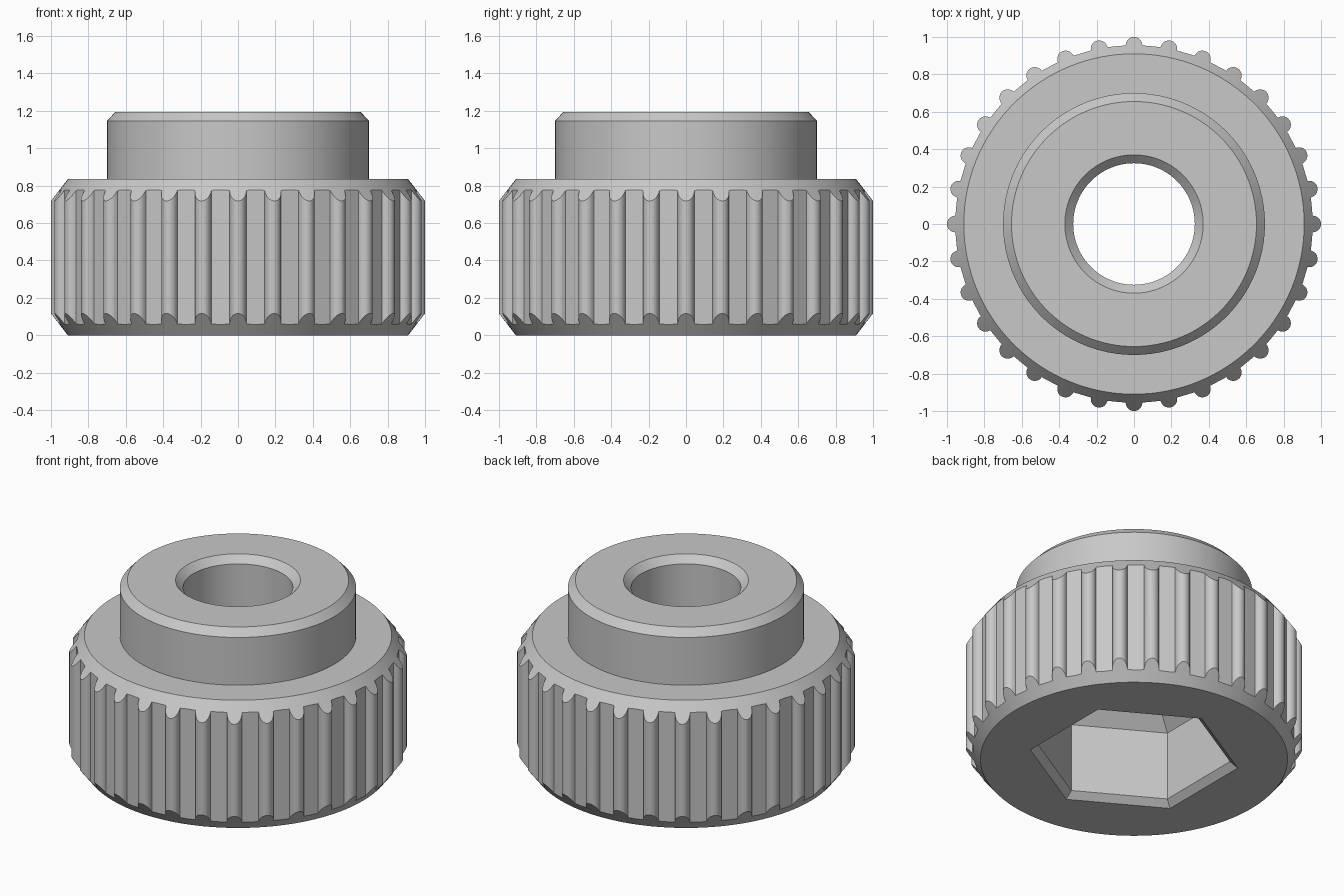
import bpy, bmesh, math
from math import sin, cos, pi, radians

cube = bpy.data.objects.get("Cube")
if cube:
    bpy.data.objects.remove(cube, do_unlink=True)

RIBS = 32
RIB_R = 0.045
RIB_CENTRE = 1 - RIB_R


def loft(name, rings):
    """Closed solid skinned through rings of equal point count."""
    bm = bmesh.new()
    loops = [[bm.verts.new(p) for p in ring] for ring in rings]
    n = len(loops[0])
    for a, b in zip(loops, loops[1:]):
        for i in range(n):
            j = (i + 1) % n
            bm.faces.new((a[i], a[j], b[j], b[i]))
    bm.faces.new(loops[0][::-1])
    bm.faces.new(loops[-1])
    bmesh.ops.recalc_face_normals(bm, faces=bm.faces)
    mesh = bpy.data.meshes.new(name)
    bm.to_mesh(mesh)
    bm.free()
    obj = bpy.data.objects.new(name, mesh)
    bpy.context.collection.objects.link(obj)
    return obj


def circle(r, z, sides, turn=0.0):
    return [(r * cos(2 * pi * i / sides + turn), r * sin(2 * pi * i / sides + turn), z)
            for i in range(sides)]


def turned(name, profile, sides=128, turn=0.0):
    return loft(name, [circle(r, z, sides, turn) for r, z in profile])


def ribbed_outline(z, steps=10):
    """Half-round ribs joined by flats."""
    points = []
    for k in range(RIBS):
        a = 2 * pi * k / RIBS
        for s in range(steps + 1):
            t = -pi / 2 + pi * s / steps
            u, v = RIB_CENTRE + RIB_R * cos(t), RIB_R * sin(t)
            points.append((u * cos(a) - v * sin(a), u * sin(a) + v * cos(a), z))
    return points


def combine(obj, tool, operation):
    mod = obj.modifiers.new(operation.title(), 'BOOLEAN')
    mod.operation = operation
    mod.solver = 'EXACT'
    mod.object = tool
    tool.hide_render = True


# Turned blank: chamfered grip below, chamfered hub above
knob = turned("knob", [
    (0.91, 0), (1.03, 0.156), (1.03, 0.679), (0.91, 0.835),
    (0.70, 0.835), (0.70, 1.147), (0.655, 1.195)])

# Ribbed prism that shapes the grip
ribs = loft("rib_cutter", [ribbed_outline(-0.1), ribbed_outline(1.4)])

# Through bore, flared at the top
bore = turned("bore_cutter", [
    (0.325, 0.3), (0.325, 1.15), (0.39, 1.215)], sides=96)

# Hexagonal socket: flared mouth, straight walls, tapered roof
hexagon = 1 / cos(radians(30))
socket = turned("socket_cutter", [
    (a * hexagon, z) for a, z in
    [(0.56, -0.02), (0.50, 0.04), (0.50, 0.49), (0.33, 0.66)]],
    sides=6, turn=radians(30))

combine(knob, ribs, 'INTERSECT')
combine(knob, bore, 'DIFFERENCE')
combine(knob, socket, 'DIFFERENCE')

# Bake the cuts and drop the helpers
bpy.context.view_layer.update()
graph = bpy.context.evaluated_depsgraph_get()
baked = bpy.data.meshes.new_from_object(knob.evaluated_get(graph))
knob.modifiers.clear()
knob.data = baked
for tool in (ribs, bore, socket):
    bpy.data.objects.remove(tool, do_unlink=True)

# Plain grey
grey = bpy.data.materials.new("plain_grey")
grey.use_nodes = True
colour = (0.58, 0.58, 0.58, 1)
grey.diffuse_color = colour
grey.node_tree.nodes["Principled BSDF"].inputs["Base Color"].default_value = colour
knob.data.materials.clear()
knob.data.materials.append(grey)

# Smooth the round surfaces, keep the edges crisp
bpy.ops.object.select_all(action='DESELECT')
knob.select_set(True)
bpy.context.view_layer.objects.active = knob
bpy.ops.object.shade_smooth_by_angle(angle=radians(28))
